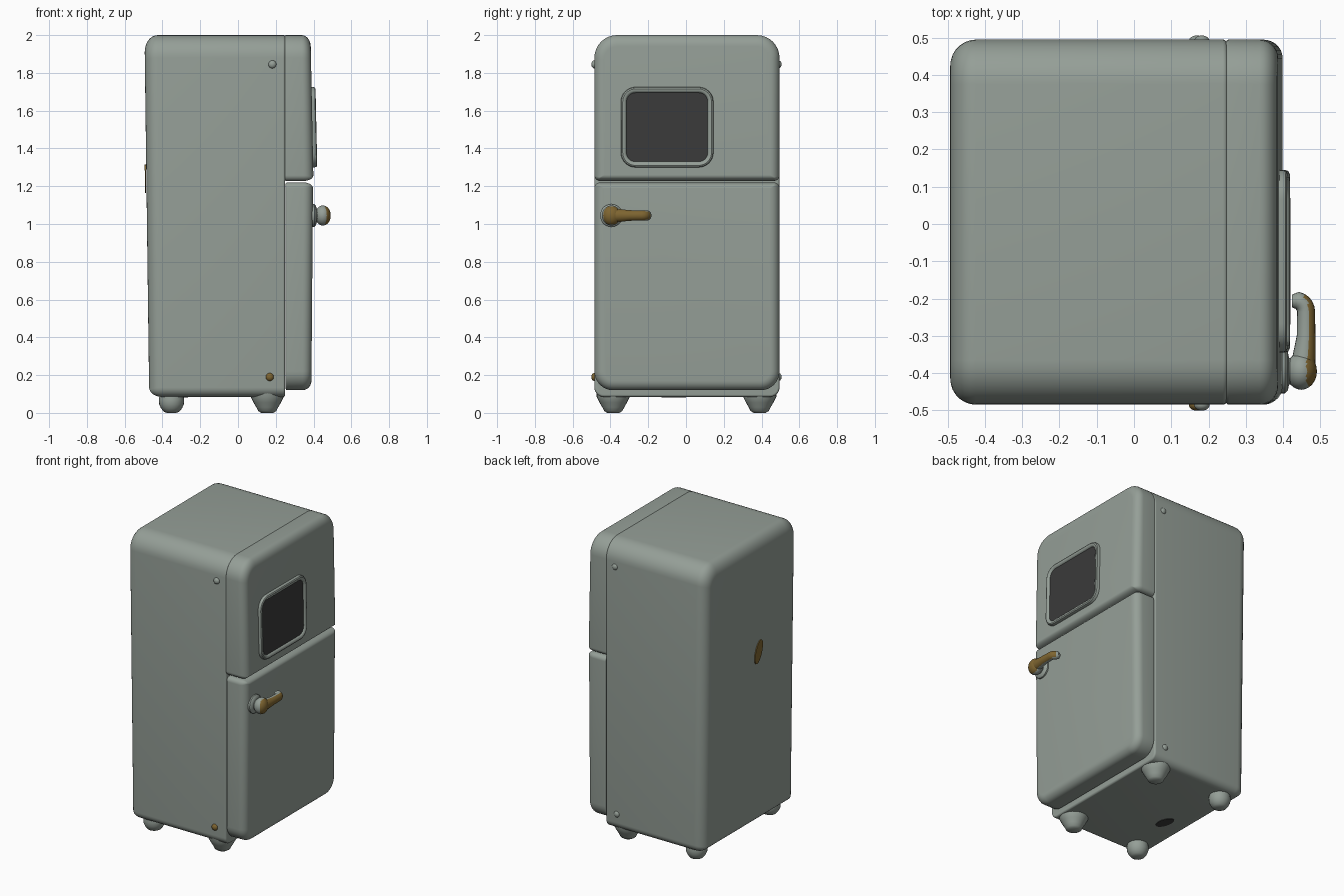
import bpy, bmesh, math
from mathutils import Vector

if "Cube" in bpy.data.objects:
    bpy.data.objects.remove(bpy.data.objects["Cube"])


def mat(name, rgb):
    m = bpy.data.materials.new(name)
    m.diffuse_color = (*rgb, 1)
    m.use_nodes = True
    m.node_tree.nodes["Principled BSDF"].inputs["Base Color"].default_value = m.diffuse_color
    return m


GREY = mat("grey green enamel", (0.30, 0.345, 0.31))
GOLD = mat("aged brass", (0.21, 0.13, 0.03))
DARK = mat("dark glass", (0.042, 0.042, 0.042))


def finish(name, bm, mats, rule=None):
    bmesh.ops.recalc_face_normals(bm, faces=bm.faces)
    bm.normal_update()
    if rule:
        for f in bm.faces:
            f.material_index = rule(f)
    me = bpy.data.meshes.new(name)
    bm.to_mesh(me)
    bm.free()
    for m in mats:
        me.materials.append(m)
    ob = bpy.data.objects.new(name, me)
    bpy.context.collection.objects.link(ob)
    return ob


def loft(name, rings, mats, rule=None):
    """Skin closed rings of equal length and cap both ends."""
    bm = bmesh.new()
    vs = [[bm.verts.new(p) for p in r] for r in rings]
    n = len(vs[0])
    for a, b in zip(vs, vs[1:]):
        for i in range(n):
            bm.faces.new((a[i], a[(i + 1) % n], b[(i + 1) % n], b[i]))
    bm.faces.new(vs[0])
    bm.faces.new(vs[-1])
    return finish(name, bm, mats, rule)


def rrect(x, y0, y1, z0, z1, rb, rt, n=8):
    """Rounded rectangle facing x, with bottom and top corner radii."""
    pts = []
    corners = ((y1 - rb, z0 + rb, rb, -90), (y1 - rt, z1 - rt, rt, 0),
               (y0 + rt, z1 - rt, rt, 90), (y0 + rb, z0 + rb, rb, 180))
    for cy, cz, r, a0 in corners:
        for i in range(n + 1):
            a = math.radians(a0 + 90 * i / n)
            pts.append(Vector((x, cy + r * math.cos(a), cz + r * math.sin(a))))
    return pts


def slab(name, x0, x1, z0, z1, rb, rt, back, front, warp, y0=-0.485, y1=0.495):
    """Cabinet block; back/front = (depth, side, bottom, top) edge rounding."""
    rings = []
    for xe, sgn, (d, s, b, t) in ((x0, 1, back), (x1, -1, front)):
        part = []
        for i in range(8):
            a = math.radians(90 * i / 7)
            k, x = 1 - math.sin(a), xe + sgn * d * (1 - math.cos(a))
            part.append(rrect(x, y0 + s * k, y1 - s * k, z0 + b * k, z1 - t * k,
                              max(rb - s * k, 0.004), max(rt - s * k, 0.004)))
        rings += part if sgn == 1 else part[::-1]
    for r in rings:
        for p in r:
            p.x += warp(p)
    return loft(name, rings, [GREY])


def ring_z(c, z, r, n=24):
    return [Vector((c[0] + r * math.cos(2 * math.pi * i / n),
                    c[1] + r * math.sin(2 * math.pi * i / n), z)) for i in range(n)]


def ball(name, c, s, mats, rule=None):
    bm = bmesh.new()
    bmesh.ops.create_uvsphere(bm, u_segments=24, v_segments=16, radius=1)
    for v in bm.verts:
        v.co = Vector((c[0] + v.co.x * s[0], c[1] + v.co.y * s[1], c[2] + v.co.z * s[2]))
    return finish(name, bm, mats, rule)


def facing_front(f):
    return 1 if f.normal.x > 0.45 else 0


# Cabinet, tapering toward the bottom at the back
slab("cabinet", -0.495, 0.25, 0.085, 2.0, 0.05, 0.12,
     (0.07, 0.07, 0.05, 0.09), (0.012, 0.012, 0.012, 0.008),
     lambda p: 0.026 * (1 - p.z / 2) * max(0, -p.x / 0.495))

# Doors
small = (0.01, 0.01, 0.01, 0.008)
slab("upper_door", 0.246, 0.392, 1.228, 2.0, 0.03, 0.12, small,
     (0.05, 0.05, 0.03, 0.06), lambda p: -0.02 * (p.z - 1.6) * (p.x - 0.246) / 0.146)
slab("lower_door", 0.252, 0.393, 0.12, 1.22, 0.10, 0.03, small,
     (0.05, 0.05, 0.05, 0.03), lambda p: 0.008 * (p.z - 0.7) * (p.x - 0.252) / 0.141)

# Window frame and pane
def window_ring(x, i):
    r = rrect(x, -0.345 + i, 0.145 - i, 1.30 + i, 1.725 - i, 0.078 - i, 0.078 - i)
    for p in r:
        p.x -= 0.022 * (p.z - 1.51)
    return r


loft("window_frame", [window_ring(x, i) for x, i in (
    (0.38, 0), (0.403, 0), (0.411, 0.003), (0.415, 0.01), (0.414, 0.02),
    (0.409, 0.027), (0.402, 0.03))], [GREY])
loft("window_pane", [window_ring(0.400, 0.03), window_ring(0.4045, 0.03)], [DARK])

# Handle: rosette, hub and bent lever with brass front
HY, HZ = -0.395, 1.045
def ring_x(x, r, n=28):
    return [Vector((x, HY + r * math.cos(2 * math.pi * i / n),
                    HZ + r * math.sin(2 * math.pi * i / n))) for i in range(n)]


loft("handle_rosette", [ring_x(x, r) for x, r in (
    (0.38, 0.06), (0.405, 0.06), (0.413, 0.052), (0.416, 0.036), (0.44, 0.034))], [GREY])
ball("handle_hub", (0.449, HY, HZ), (0.042, 0.05, 0.053), [GREY, GOLD], facing_front)
path = [(0.452, HY, 0.034), (0.458, -0.345, 0.03), (0.462, -0.30, 0.025), (0.462, -0.235, 0.024)]
for i in range(1, 7):
    a = math.radians(15 * i)
    path.append((0.432 + 0.03 * math.cos(a), -0.235 + 0.03 * math.sin(a), 0.024))
path = path[:-1] + [(0.436, -0.207, 0.022), (0.424, -0.207, 0.017)]
rings = []
for i, (x, y, r) in enumerate(path):
    a, b = path[max(i - 1, 0)], path[min(i + 1, len(path) - 1)]
    t = Vector((b[0] - a[0], b[1] - a[1], 0)).normalized()
    side = Vector((t.y, -t.x, 0))
    rings.append([Vector((x, y, HZ)) + side * (r * math.cos(2 * math.pi * k / 20))
                  + Vector((0, 0, 1.12 * r * math.sin(2 * math.pi * k / 20)))
                  for k in range(20)])
loft("handle_lever", rings, [GREY, GOLD], facing_front)

# Feet
front = ((0.125, 0.09), (0.085, 0.088), (0.055, 0.073), (0.03, 0.058), (0.01, 0.048), (0, 0.032))
rear = ((0.11, 0.06), (0.07, 0.067), (0.045, 0.065), (0.025, 0.056), (0.008, 0.043), (0, 0.026))
for side, y in (("left", -0.385), ("right", 0.39)):
    for end, x, prof in (("front", 0.155, front), ("rear", -0.352, rear)):
        loft(f"{end}_{side}_foot", [ring_z((x, y), z, r) for z, r in prof], [GREY])

# Hinge pegs on both flanks
for side, y in (("left", -0.485), ("right", 0.49)):
    for pos, x, z in (("upper", 0.182, 1.845), ("lower", 0.168, 0.19)):
        m = GOLD if (side, pos) == ("left", "lower") else GREY
        ball(f"{pos}_{side}_hinge_peg", (x, y, z), (0.021, 0.016, 0.021), [m])

# Thin stains: brass on the back, dark underneath
def oval(n=20):
    return [(math.cos(2 * math.pi * i / n), math.sin(2 * math.pi * i / n)) for i in range(n)]


loft("back_patch", [[Vector((x + 0.013 * (1 - (1.24 + 0.075 * v) / 1), -0.07 + 0.036 * u - 0.02 * v,
                             1.24 + 0.075 * v)) for u, v in oval()]
                    for x in (-0.484, -0.490)], [GOLD])
loft("base_patch", [[Vector((-0.30 + 0.035 * u - 0.01 * v, -0.066 + 0.065 * v, z))
                     for u, v in oval()] for z in (0.087, 0.082)], [DARK])

bpy.ops.object.select_all(action='SELECT')
bpy.context.view_layer.objects.active = bpy.data.objects["cabinet"]
bpy.ops.object.shade_smooth_by_angle(angle=math.radians(35))
